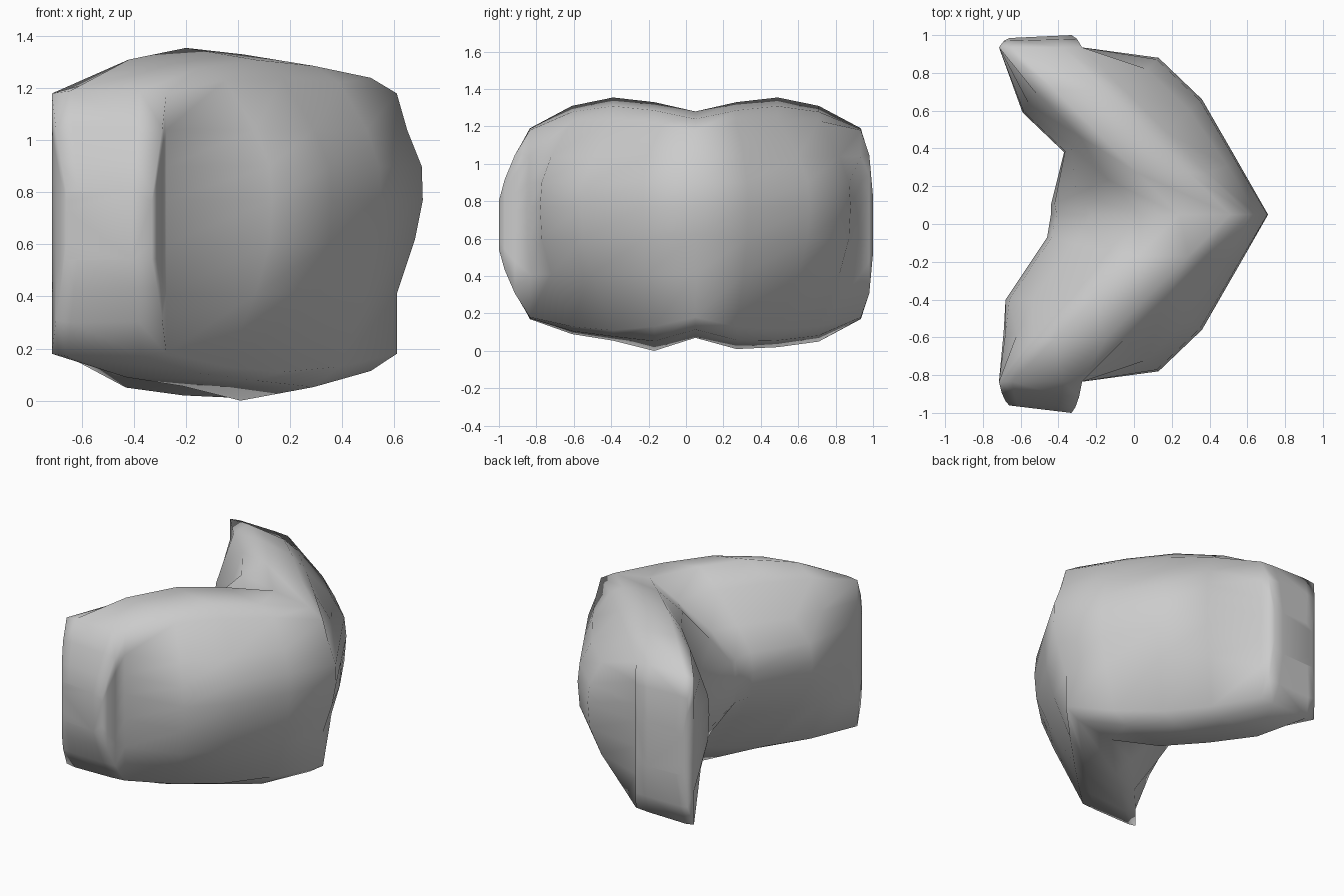
import bpy, bmesh

if "Cube" in bpy.data.objects:
    bpy.data.objects.remove(bpy.data.objects["Cube"])

CY = 0.05      # line where the two padded arms meet
WIDTH = 0.44   # width of the arm along x

# distance from the middle, outer bulge dx/dy, top z, upper corner z, lower corner z
SECTIONS = [
    (0.00, 0.10, 0.00, 1.28, 1.18, 0.18),
    (0.22, 0.16, 0.06, 1.33, 1.22, 0.13),
    (0.44, 0.19, 0.17, 1.355, 1.24, 0.11),
    (0.66, 0.18, 0.17, 1.31, 1.23, 0.13),
    (0.885, 0.00, 0.00, 1.19, 1.18, 0.18),
]
# inner bulge dx/dy and bottom z for the back (+y) and front (-y) arm
INNER = {
    1: [(-0.61, 0, .07), (-0.39, -0.17, .01), (-0.10, -0.11, .02), (-0.10, -0.12, .05), (0, 0, .17)],
    -1: [(-0.61, 0, .07), (-0.41, -0.10, .0), (-0.41, 0.01, .055), (-0.20, -0.04, .09), (0, 0, .17)],
}
# bulge strength by height, on the arms and at the corner
SIDE = [(0.41, 0.65), (0.60, 0.95), (0.77, 1.0), (0.90, 0.95), (1.04, 0.65)]
NOSE = [(0.41, 0.0), (0.62, 0.7), (0.77, 1.0), (0.90, 0.96), (1.04, 0.4)]


def section(i, side):
    """One closed cross-section of an arm."""
    t, ox, oy, top, hi, lo = SECTIONS[i]
    ix, iy, bot = INNER[side][i]
    xo = 0.61 - t
    xi = xo - WIDTH

    def p(x, y, z):
        return (x, CY + side * y, z)

    def inner(f, z):
        return p(xi + ix * f, t + iy * f, z)
    ring = [p(xo, t, lo)]
    ring += [p(xo + ox * f, t + oy * f, z) for z, f in (SIDE if i else NOSE)]
    ring += [p(xo, t, hi), p(xo - 0.1, t, hi + (top - hi) * 0.6), p(xi + 0.07, t, top)]
    ring += [inner(0.22, hi)]
    ring += [inner(f, z) for z, f in reversed(SIDE)]
    ring += [inner(0.15, lo), p(xi + 0.06, t, bot), p(xo - 0.1, t, lo + (bot - lo) * 0.6)]
    return ring


def cap(ring, side, depth, sx, sz):
    """Shrunken copy of the end section, pushed outward."""
    cx, cz = -0.497, 0.67
    return [(cx + (x - cx) * sx, y + side * depth * (0.88 + 0.12 * (x - cx) / 0.22),
             cz + (z - cz) * sz) for x, y, z in ring]


# Padded chevron body: one loft from front tip, round the corner, to back tip
front_end, back_end = section(4, -1), section(4, 1)
rings = [cap(front_end, -1, 0.165, 0.75, 0.26), cap(front_end, -1, 0.135, 0.84, 0.48),
         cap(front_end, -1, 0.08, 0.93, 0.74), front_end]
rings += [section(i, -1) for i in (3, 2, 1)]
rings += [section(i, 1) for i in range(5)]
rings += [cap(back_end, 1, 0.045, 0.88, 0.74), cap(back_end, 1, 0.065, 0.75, 0.30)]

bm = bmesh.new()
loops = [[bm.verts.new(c) for c in r] for r in rings]
for a, b in zip(loops, loops[1:]):
    n = len(a)
    for k in range(n):
        bm.faces.new((a[k], a[(k + 1) % n], b[(k + 1) % n], b[k]))
bm.faces.new(loops[0])
bm.faces.new(loops[-1])
bmesh.ops.recalc_face_normals(bm, faces=bm.faces[:])
for f in bm.faces:
    f.smooth = True

mesh = bpy.data.meshes.new("padded_chevron")
bm.to_mesh(mesh)
bm.free()
body = bpy.data.objects.new("padded_chevron", mesh)
bpy.context.collection.objects.link(body)
